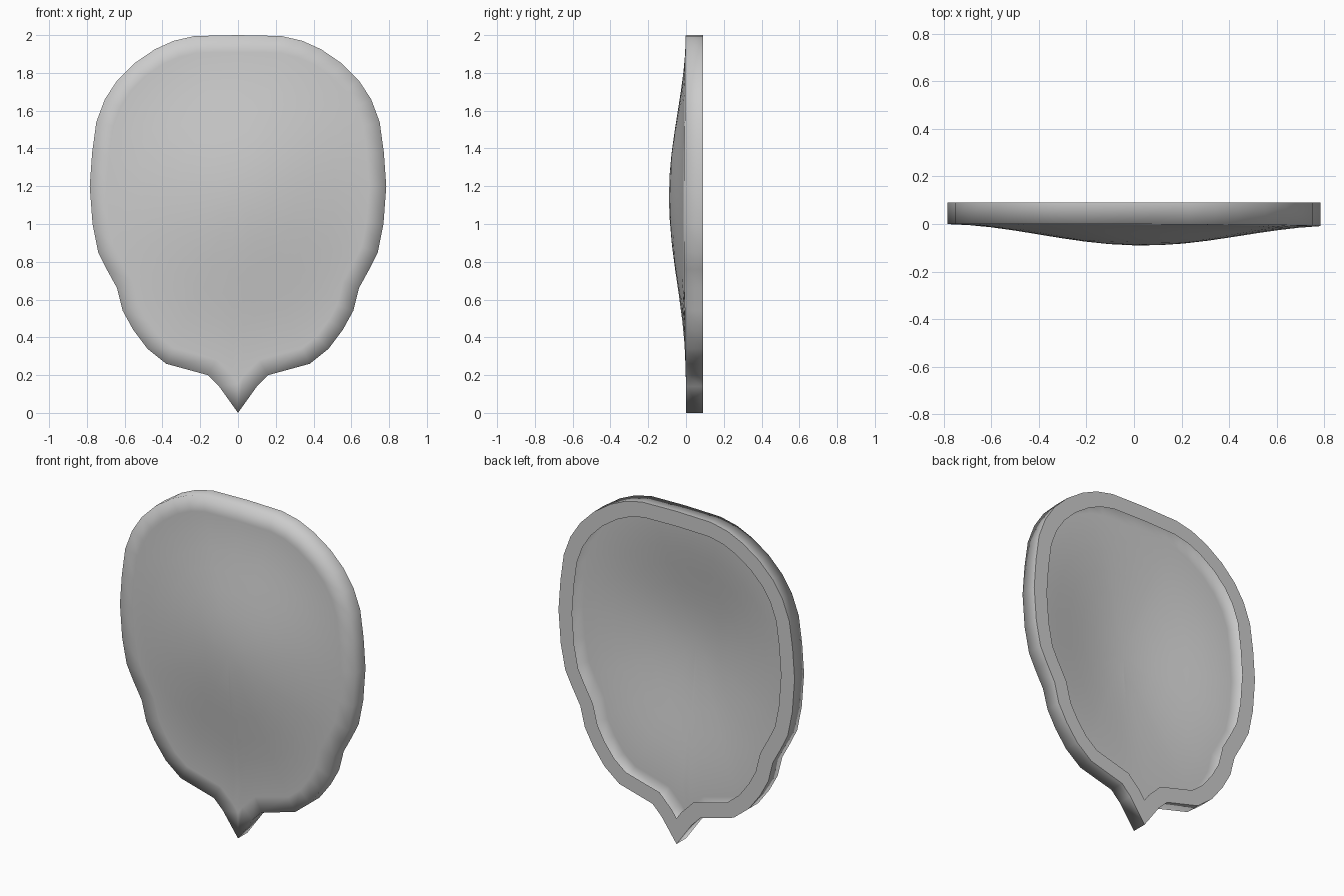
import bpy, bmesh, math
from mathutils import Vector

if "Cube" in bpy.data.objects:
    bpy.data.objects.remove(bpy.data.objects["Cube"])

# Right half of the outline (x, z), tip to crown
half = [(0, 0), (0.10, 0.14), (0.16, 0.20), (0.38, 0.26), (0.48, 0.34),
        (0.555, 0.44), (0.61, 0.54), (0.64, 0.66), (0.695, 0.76), (0.74, 0.85),
        (0.77, 1.0), (0.785, 1.2), (0.772, 1.38), (0.75, 1.54), (0.705, 1.66),
        (0.64, 1.76), (0.55, 1.85), (0.44, 1.925), (0.34, 1.97), (0.23, 1.995), (0, 2.0)]
outline = [Vector(p) for p in half] + [Vector((-x, z)) for x, z in half[-2:0:-1]]
N = len(outline)
centre = Vector((0, 1.15))
RIM = 0.09


def inset(pts, w):
    """Even-width inward offset of a counter-clockwise loop."""
    out = []
    for i, p in enumerate(pts):
        a = (p - pts[i - 1]).normalized()
        b = (pts[(i + 1) % N] - p).normalized()
        na, nb = Vector((-a.y, a.x)), Vector((-b.y, b.x))
        out.append(p + (na + nb) * (w / (1 + na.dot(nb))))
    return out


def dome(p):
    """Forward bulge: a soft oval hill, leaning slightly to one side."""
    r = math.hypot((p.x - 0.03) / 0.85, (p.y - 1.15) / (0.88 if p.y > 1.15 else 0.95))
    return -0.09 * (0.5 + 0.5 * math.cos(math.pi * min(r, 1))) - 0.008 * max(p.x, 0)


def back(p):
    return 0.09


inner = inset(outline, RIM)
bm = bmesh.new()


def ring(pts, depth):
    return [bm.verts.new((p.x, depth(p), p.y)) for p in pts]


def scaled(s):
    return [centre + (p - centre) * s for p in inner]


# Thin open shell: front dome, side wall, flat flange round the open back
rings = [ring(scaled(s), dome) for s in (0.15, 0.3, 0.45, 0.6, 0.74, 0.87)]
rings += [ring(inner, dome), ring(outline, dome)]
back_outer = ring(outline, back)
rings += [back_outer, ring(inner, back)]

for a, b in zip(rings, rings[1:]):
    for i in range(N):
        j = (i + 1) % N
        bm.faces.new((a[j], a[i], b[i], b[j]))
c = bm.verts.new((0, dome(centre), centre.y))
for i in range(N):
    bm.faces.new((rings[0][i], rings[0][(i + 1) % N], c))

# Smooth everywhere except the outer edge of the back flange
for f in bm.faces:
    f.smooth = True
for i in range(N):
    bm.edges.get((back_outer[i], back_outer[(i + 1) % N])).smooth = False

mesh = bpy.data.meshes.new("shield_shell")
bm.to_mesh(mesh)
bm.free()
shell = bpy.data.objects.new("shield_shell", mesh)
bpy.context.collection.objects.link(shell)
